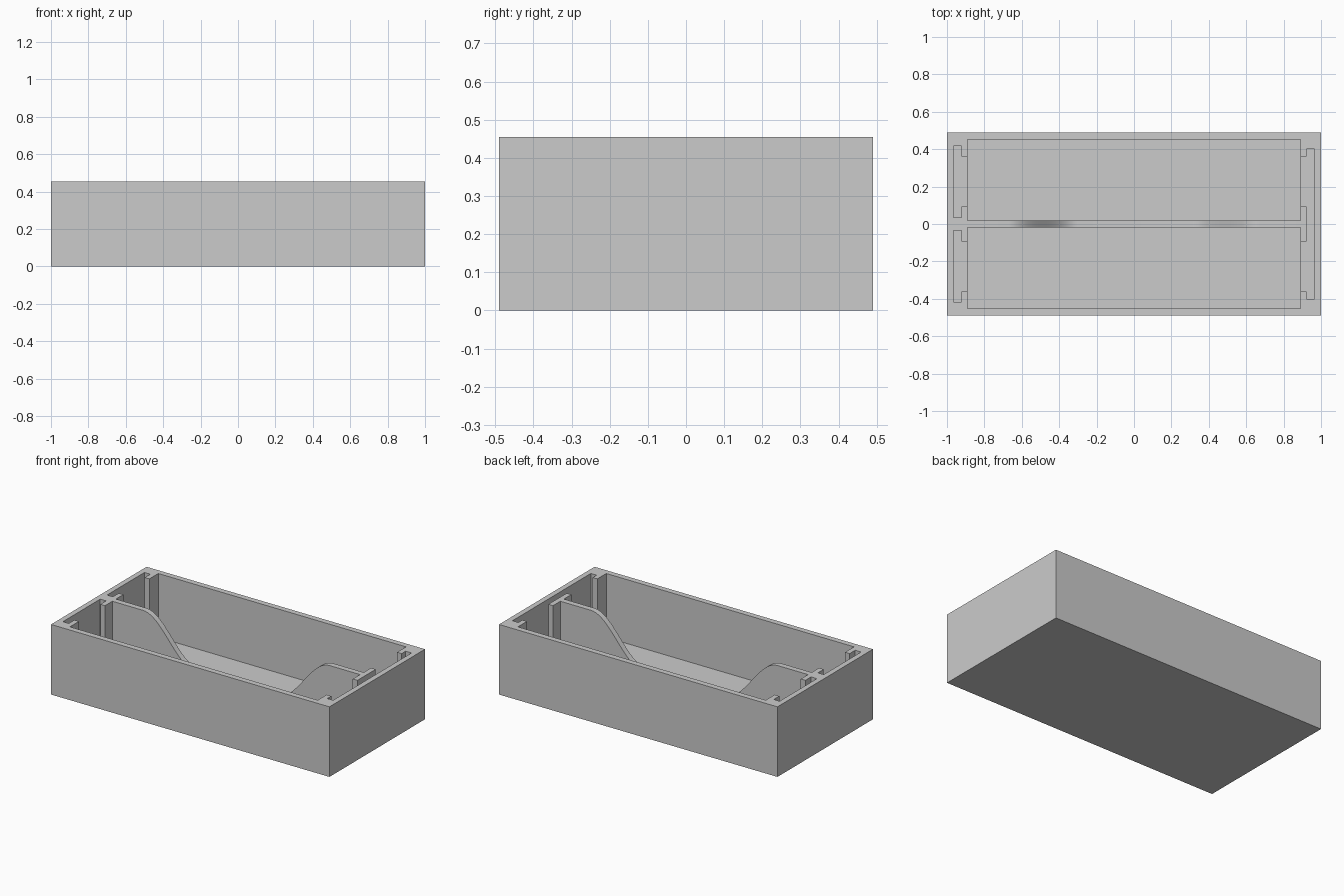
import bpy, bmesh, math

if "Cube" in bpy.data.objects:
    bpy.data.objects.remove(bpy.data.objects["Cube"])

# Main sizes
HALF_X, HALF_Y, HEIGHT = 1.0, 0.49, 0.455
INNER_X, INNER_Y, HALF_WEB = 0.89, 0.453, 0.0185
FLOOR, SLOT_FLOOR, OVER = 0.04, 0.075, 0.6
SLOT_IN, SLOT_OUT = 0.923, 0.965
MOUTH = (0.094, 0.361)
DIP = 0.29

grey = bpy.data.materials.new("plain_grey")
grey.use_nodes = True
colour = (0.6, 0.6, 0.6, 1)
grey.diffuse_color = colour
grey.node_tree.nodes["Principled BSDF"].inputs["Base Color"].default_value = colour


def prism(name, profile, y0, y1):
    """Extrude an (x, z) profile from y0 to y1."""
    bm = bmesh.new()
    face = bm.faces.new([bm.verts.new((x, y0, z)) for x, z in profile])
    new = bmesh.ops.extrude_face_region(bm, geom=[face])["geom"]
    moved = [v for v in new if isinstance(v, bmesh.types.BMVert)]
    bmesh.ops.translate(bm, verts=moved, vec=(0, y1 - y0, 0))
    bmesh.ops.recalc_face_normals(bm, faces=bm.faces)
    mesh = bpy.data.meshes.new(name)
    bm.to_mesh(mesh)
    bm.free()
    mesh.materials.append(grey)
    obj = bpy.data.objects.new(name, mesh)
    bpy.context.scene.collection.objects.link(obj)
    return obj


def box(name, x, y, z):
    (x0, x1), (y0, y1), (z0, z1) = x, y, z
    return prism(name, [(x0, z0), (x1, z0), (x1, z1), (x0, z1)], y0, y1)


def cut(target, cutter):
    """Subtract a cutter and delete it."""
    cutter.hide_render = True
    mod = target.modifiers.new("cut", 'BOOLEAN')
    mod.operation, mod.solver, mod.object = 'DIFFERENCE', 'EXACT', cutter
    bpy.context.view_layer.objects.active = target
    bpy.ops.object.modifier_apply(modifier=mod.name)
    bpy.data.objects.remove(cutter)


tray = box("divided_tray", (-HALF_X, HALF_X), (-HALF_Y, HALF_Y), (0, HEIGHT))

# Compartments, and the slot mouths that open into them at both ends
for side in (-1, 1):
    span = sorted((side * HALF_WEB, side * INNER_Y))
    cut(tray, box("compartment", (-INNER_X, INNER_X), span, (FLOOR, OVER)))

# Separate slots on the right end, one long slot on the left end
for side in (-1, 1):
    span = sorted((side * 0.035, side * 0.418))
    cut(tray, box("short_slot", (-SLOT_OUT, -SLOT_IN), span, (SLOT_FLOOR, OVER)))
cut(tray, box("long_slot", (SLOT_IN, SLOT_OUT), (-0.402, 0.402), (SLOT_FLOOR, OVER)))

for end in (-1, 1):
    for side in (-1, 1):
        x = sorted((end * (INNER_X - 0.02), end * (SLOT_IN + 0.01)))
        y = sorted((side * MOUTH[0], side * MOUTH[1]))
        cut(tray, box("slot_mouth", x, y, (SLOT_FLOOR, OVER)))

# Smooth S-shaped dip in the divider
STEPS = 20
curve = []
for i in range(STEPS + 1):
    t = i / STEPS
    drop = DIP * (1 - math.cos(math.pi * t)) / 2
    curve.append((0.67 - 0.37 * t, HEIGHT - drop))
dip = [(0.67, OVER)] + curve + [(-x, z) for x, z in reversed(curve)] + [(-0.67, OVER)]
cut(tray, prism("divider_dip", dip, -0.1, 0.1))

# Smooth only the curved divider edge
bpy.ops.object.select_all(action='DESELECT')
tray.select_set(True)
bpy.context.view_layer.objects.active = tray
bpy.ops.object.shade_smooth_by_angle(angle=math.radians(25))
